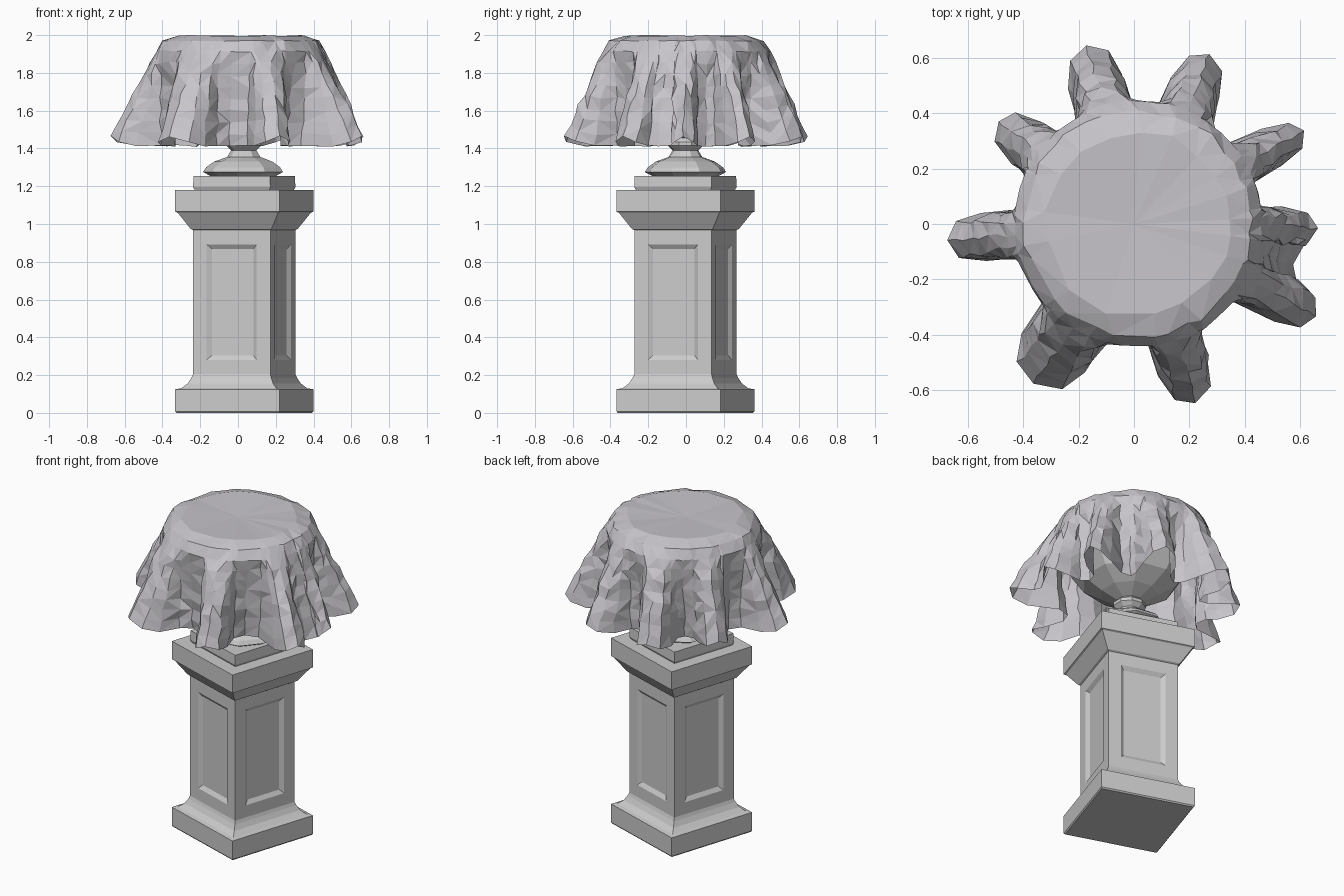
import bpy, bmesh, math, random
from mathutils import Vector

if "Cube" in bpy.data.objects:
    bpy.data.objects.remove(bpy.data.objects["Cube"])

random.seed(4)
CX, CY = 0.033, -0.003          # pedestal axis
TURN = math.radians(-18)        # pedestal is turned under the cloth


def finish(bm, name, color):
    bmesh.ops.recalc_face_normals(bm, faces=bm.faces)
    me = bpy.data.meshes.new(name)
    bm.to_mesh(me)
    bm.free()
    mat = bpy.data.materials.new(name)
    mat.diffuse_color = (*color, 1)
    mat.use_nodes = True
    mat.node_tree.nodes["Principled BSDF"].inputs["Base Color"].default_value = mat.diffuse_color
    me.materials.append(mat)
    ob = bpy.data.objects.new(name, me)
    bpy.context.collection.objects.link(ob)
    return ob


def loft(name, profile, sides, turn, panel=None):
    """Stack regular polygons; profile holds (half width, z)."""
    bm = bmesh.new()
    k = 1 / math.cos(math.pi / sides)
    rings = []
    for r, z in profile:
        rings.append([bm.verts.new((CX + r * k * math.cos(turn + math.tau * (i + .5) / sides),
                                    CY + r * k * math.sin(turn + math.tau * (i + .5) / sides), z))
                      for i in range(sides)])
    panels = []
    for n, (a, b) in enumerate(zip(rings, rings[1:])):
        for i in range(sides):
            j = (i + 1) % sides
            f = bm.faces.new((a[i], a[j], b[j], b[i]))
            if n == panel:
                panels.append(f)
    bm.faces.new(rings[0][::-1])
    bm.faces.new(rings[-1])
    bm.normal_update()
    if panels:
        # sunken panel with a sloped border on each shaft face
        bmesh.ops.inset_individual(bm, faces=panels, thickness=0.076, use_even_offset=True)
        bmesh.ops.inset_individual(bm, faces=panels, thickness=0.024, depth=-0.016,
                                   use_even_offset=True)
    return finish(bm, name, (.52, .52, .52))


# Square pedestal: plinth, cove, panelled shaft, cornice
loft("pedestal", [(.284, 0), (.29, .008), (.29, .125), (.265, .13), (.238, .155), (.222, .185),
                  (.215, .205), (.215, .968), (.225, .974), (.28, 1.06), (.29, 1.065),
                  (.29, 1.18)], 4, TURN, panel=6)
loft("top_block", [(.208, 1.18), (.215, 1.195), (.213, 1.255)], 4, TURN)

# Faceted foot, neck and hidden bowl under the cloth
loft("bowl_and_foot", [(.16, 1.25), (.205, 1.275), (.19, 1.30), (.15, 1.33), (.085, 1.355),
                       (.065, 1.39), (.09, 1.415), (.09, 1.435), (.07, 1.455), (.16, 1.50),
                       (.26, 1.57), (.33, 1.68), (.36, 1.80), (.385, 1.92)], 9, 0)

# Cloth folds: angle, reach, half width, radius of the hollow that follows
FOLDS = [(-1, .665, .065, .43), (29, .70, .07, .40), (66, .67, .09, .39), (105, .665, .095, .39),
         (143, .615, .085, .39), (185, .675, .085, .39), (238, .68, .125, .39),
         (289, .68, .09, .39), (333, .74, .085, .59)]


def hem_points():
    pts = []
    for n, (deg, reach, half, hollow) in enumerate(FOLDS):
        a = math.radians(deg)
        u, v = Vector((math.cos(a), math.sin(a))), Vector((-math.sin(a), math.cos(a)))
        before = FOLDS[n - 1][3]
        for side, edge in ((-1, before), (1, hollow)):
            base = max(.42, edge + .02)
            flank = max(reach - .13, edge + .03)
            wide = 1.05 if abs(edge - .4) > .005 else 1.2
            row = [(base, wide, 1.415), (flank, 1.05, 1.415), (reach - .035, .75, 1.435)]
            row = [(u * r + v * side * half * w, z) for r, w, z in row]
            if side < 0:
                pts += row + [(u * reach, 1.465)]
            else:
                pts += row[::-1]
        nxt = FOLDS[(n + 1) % len(FOLDS)][0] + (360 if n == len(FOLDS) - 1 else 0)
        m = math.radians((deg + nxt) / 2)
        pts.append((Vector((math.cos(m), math.sin(m))) * hollow, 1.41))
    return pts


def make_cloth():
    bm = bmesh.new()
    hem = hem_points()
    count = len(hem)
    rings = []
    steps = 8
    shift = Vector((.015, 0))       # rim sits slightly towards +x
    # hanging part, from rim to hem
    for s in range(steps + 1):
        t = s / steps
        ring = []
        for p, zh in hem:
            top = p.normalized() * .445 + shift
            q = top.lerp(p, t ** .9)
            z = 1.915 + (zh - 1.915) * t
            j = .009 if 0 < s < steps else .004
            ring.append(bm.verts.new((q.x + random.uniform(-j, j), q.y + random.uniform(-j, j),
                                      z + random.uniform(-j, j))))
        rings.append(ring)
    for a, b in zip(rings, rings[1:]):
        for i in range(count):
            k = (i + 1) % count
            if random.random() < .5:
                tris = ((a[i], b[i], b[k]), (a[i], b[k], a[k]))
            else:
                tris = ((a[i], b[i], a[k]), (a[k], b[i], b[k]))
            for tri in tris:
                bm.faces.new(tri)
    # rounded rim and flat top, thinning out towards the middle
    outer = rings[0]
    for r, z in ((.41, 1.97), (.335, 1.997)):
        n = len(outer) // 2
        inner = []
        for i in range(n):
            d = outer[2 * i].co.xy.normalized() * (r + random.uniform(-.012, .012)) + shift
            inner.append(bm.verts.new((d.x, d.y, z + random.uniform(-.003, .003))))
        for i in range(n):
            k = (i + 1) % n
            o = outer[2 * i], outer[2 * i + 1], outer[(2 * i + 2) % len(outer)]
            bm.faces.new((o[0], o[1], inner[i]))
            bm.faces.new((o[1], inner[k], inner[i]))
            bm.faces.new((o[1], o[2], inner[k]))
        outer = inner
    mid = bm.verts.new((0, 0, 1.985))
    for i in range(len(outer)):
        bm.faces.new((outer[i], outer[(i + 1) % len(outer)], mid))
    return finish(bm, "draped_cloth", (.57, .555, .59))


make_cloth()
